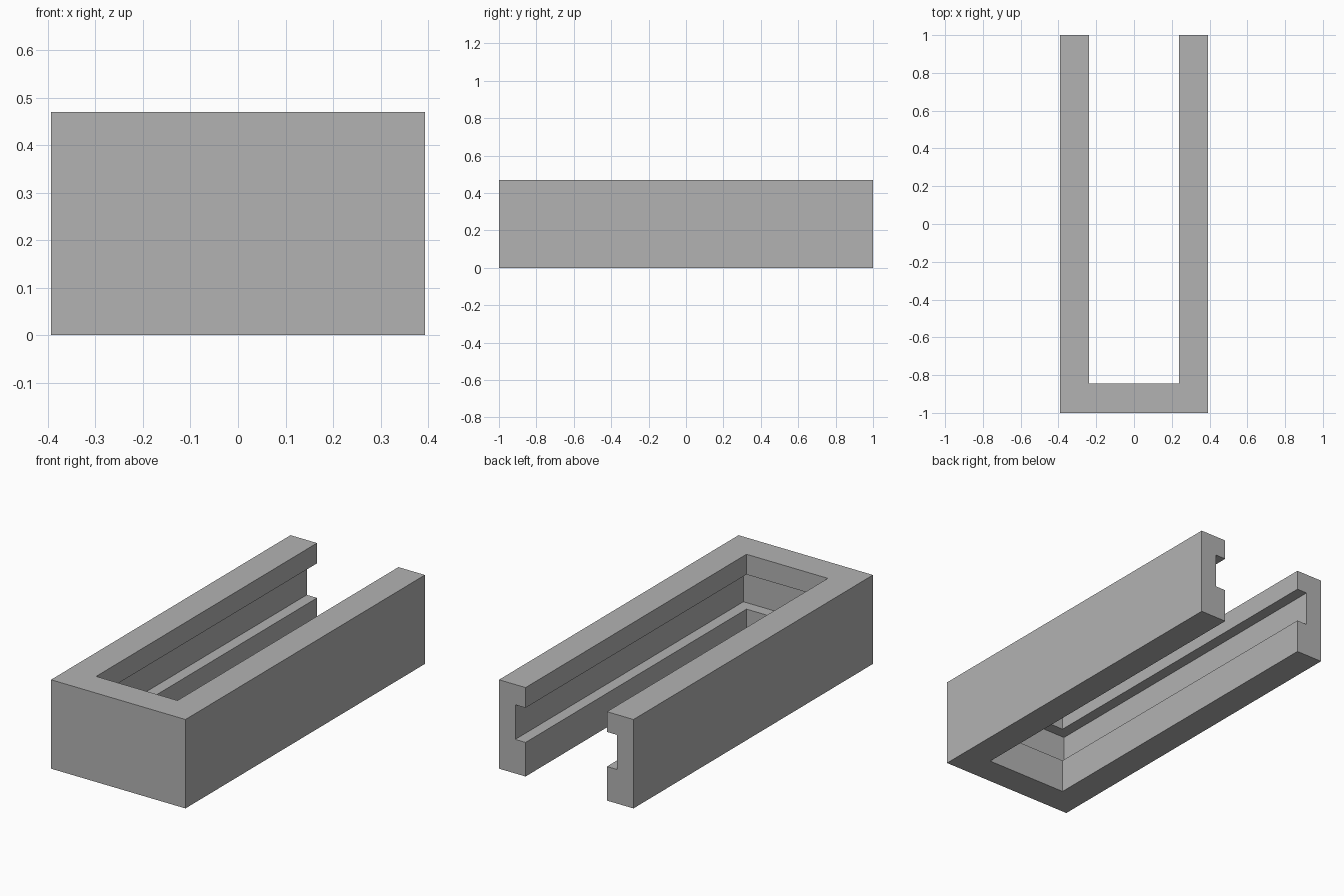
import bpy
import bmesh

cube = bpy.data.objects.get("Cube")
if cube:
    bpy.data.objects.remove(cube, do_unlink=True)

HALF_WIDTH, HALF_LENGTH, HEIGHT = 0.393, 1.0, 0.47
WALL, GROOVE_WALL = 0.155, 0.095
GROOVE_BOTTOM, GROOVE_TOP = 0.18, 0.363

grey = bpy.data.materials.new("plain grey")
grey.use_nodes = True
colour = (0.45, 0.45, 0.45, 1)
grey.diffuse_color = colour
grey.node_tree.nodes["Principled BSDF"].inputs["Base Color"].default_value = colour

# Wall section: inset from the outer face, height
section = [
    (0, 0), (WALL, 0),
    (WALL, GROOVE_BOTTOM), (GROOVE_WALL, GROOVE_BOTTOM),
    (GROOVE_WALL, GROOVE_TOP), (WALL, GROOVE_TOP),
    (WALL, HEIGHT), (0, HEIGHT),
]


def u_path(inset, z):
    """Corners of the U at a given inset, open at the back."""
    x, front = HALF_WIDTH - inset, inset - HALF_LENGTH
    return [(-x, HALF_LENGTH, z), (-x, front, z), (x, front, z), (x, HALF_LENGTH, z)]


# Sweep the grooved section around the U with mitred corners
bm = bmesh.new()
rails = [[bm.verts.new(p) for p in u_path(*point)] for point in section]
for i, rail in enumerate(rails):
    following = rails[(i + 1) % len(rails)]
    for k in range(len(rail) - 1):
        bm.faces.new((rail[k], rail[k + 1], following[k + 1], following[k]))

# Close the two open ends
for end in (0, -1):
    bm.faces.new([rail[end] for rail in rails])
bmesh.ops.recalc_face_normals(bm, faces=bm.faces)

mesh = bpy.data.meshes.new("grooved_u_channel")
bm.to_mesh(mesh)
bm.free()
mesh.materials.append(grey)
channel = bpy.data.objects.new("grooved_u_channel", mesh)
bpy.context.collection.objects.link(channel)
